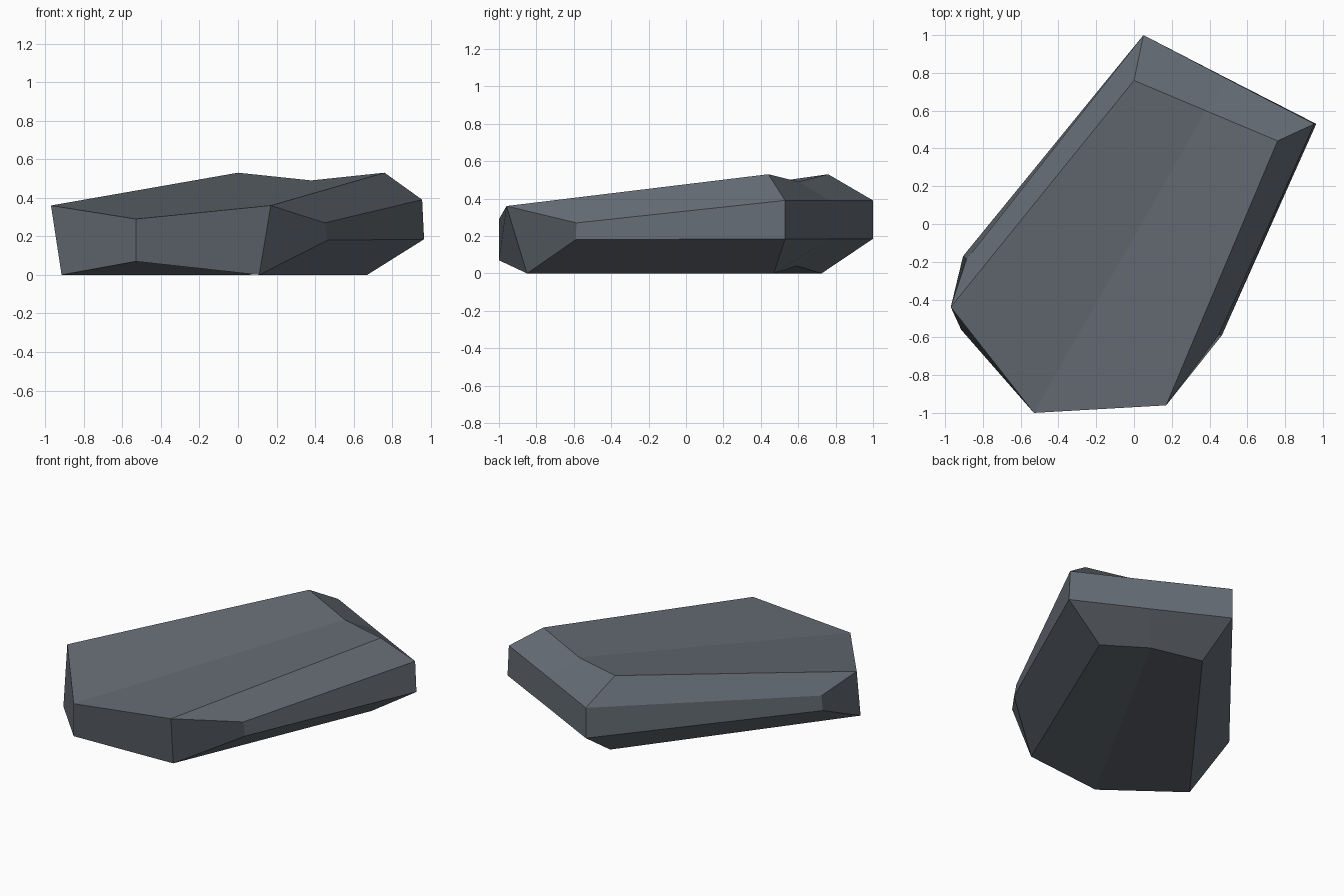
import bpy, bmesh

if "Cube" in bpy.data.objects:
    bpy.data.objects.remove(bpy.data.objects["Cube"])

# Stone outlines, listed left side -> back -> right side (front point last on caps)
top = [(-.97, -.44, .36), (0, .76, .53), (.38, .60, .49), (.76, .44, .53), (.17, -.96, .36)]
upper = [(-.885, -.185, .27), (.05, 1.0, .39), (.50, .765, .39), (.955, .53, .39), (.45, -.585, .27)]
lower = [(-.905, -.17, .18), (.05, 1.0, .185), (.505, .765, .185), (.965, .53, .185), (.465, -.59, .18)]
base = [(-.915, -.56, 0), (.06, .725, 0), (.36, .59, .04), (.67, .47, 0), (.11, -.85, 0)]
nose_top, nose_base = (-.53, -1.0, .29), (-.53, -1.0, .07)

bm = bmesh.new()
rings = [[bm.verts.new(p) for p in r] for r in (top, upper, lower, base)]
t, u, l, b = rings
nt, nb = bm.verts.new(nose_top), bm.verts.new(nose_base)

# Chamfered sides and back
for r, s in zip(rings, rings[1:]):
    for i in range(4):
        bm.faces.new((r[i], r[i + 1], s[i + 1], s[i]))

# End corners and the two front faces
for i in (0, 4):
    bm.faces.new((t[i], u[i], l[i], b[i]))
    bm.faces.new((t[i], nt, nb, b[i]))

# Top and bottom, each creased along the middle
for r, n in ((t, nt), (b, nb)):
    bm.faces.new((r[0], r[1], r[2], n))
    bm.faces.new((r[2], r[3], r[4], n))

bmesh.ops.recalc_face_normals(bm, faces=bm.faces)
mesh = bpy.data.meshes.new("flat_stone")
bm.to_mesh(mesh)
bm.free()

stone = bpy.data.objects.new("flat_stone", mesh)
bpy.context.collection.objects.link(stone)
mat = bpy.data.materials.new("slate grey")
mat.diffuse_color = (.13, .15, .175, 1)
mat.use_nodes = True
mat.node_tree.nodes["Principled BSDF"].inputs["Base Color"].default_value = mat.diffuse_color
mesh.materials.append(mat)
